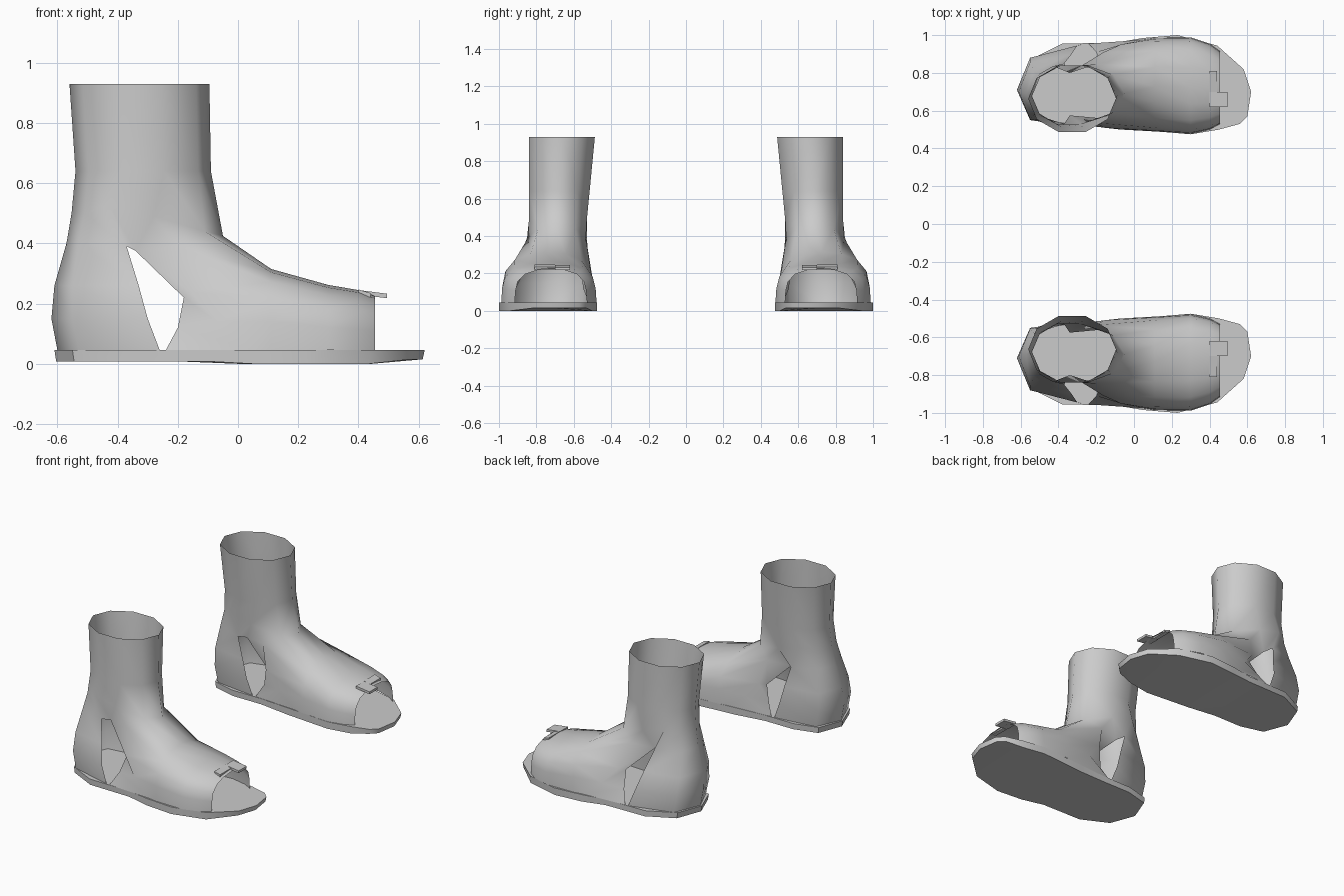
import bpy, bmesh
from math import sin, cos, radians

cube = bpy.data.objects.get("Cube")
if cube:
    bpy.data.objects.remove(cube)

# One plain grey for everything
grey = bpy.data.materials.new("plain_grey")
grey.use_nodes = True
grey.diffuse_color = (0.6, 0.6, 0.6, 1)
grey.node_tree.nodes["Principled BSDF"].inputs["Base Color"].default_value = (0.6, 0.6, 0.6, 1)

# Rear columns of the upper, sole to ankle: x, z, inner y, outer y
INSTEP_SEAM = [(.05, .045, .5, .975), (-.07, .14, .5, .95), (-.16, .24, .51, .91),
               (-.2, .39, .535, .845), (-.11, .44, .59, .79)]
HOLE_FRONT = [(-.24, .045, .52, .955), (-.2, .12, .55, .91), (-.18, .22, .56, .86),
              (-.34, .375, .575, .8), (-.28, .49, .53, .84)]
HOLE_BACK = [(-.26, .045, .52, .955), (-.3, .15, .515, .945), (-.33, .26, .52, .9),
             (-.37, .39, .53, .85), (-.43, .53, .53, .835)]
HEEL_SIDE = [(-.53, .045, .555, .88), (-.55, .15, .55, .88), (-.55, .26, .555, .855),
             (-.53, .4, .58, .81), (-.51, .5, .59, .79)]
HEEL_BACK = [(-.6, .045, .71), (-.62, .15, .71), (-.61, .26, .7),
             (-.57, .4, .69), (-.553, .5, .685)]

# Forefoot stations: x, height, inner y, outer y; and the arch shape across them
STATIONS = [(.11, .315, .49, .985), (.3, .262, .478, .988),
            (.4, .245, .5, .955), (.455, .225, .53, .915)]
ARCH = [(1, 0), (.98, .35), (.92, .62), (.72, .84), (.38, .96)]

# Shaft rings: z, back x, front x, inner y, outer y
SHAFT = [(.64, -.54, -.09, .515, .84), (.93, -.56, -.095, .487, .84)]

# Sole outline, heel round to toe and back
SOLE = [(-.61, .71), (-.55, .87), (-.38, .955), (-.1, .96), (.05, .985), (.23, 1), (.44, .945),
        (.58, .82), (.62, .7), (.6, .57), (.56, .53), (.45, .5), (.3, .475), (0, .5),
        (-.2, .515), (-.4, .515), (-.55, .555)]


def finish(bm, name, angle):
    """Turn a bmesh into a shaded, coloured object."""
    bmesh.ops.recalc_face_normals(bm, faces=bm.faces)
    mesh = bpy.data.meshes.new(name)
    bm.to_mesh(mesh)
    bm.free()
    mesh.materials.append(grey)
    obj = bpy.data.objects.new(name, mesh)
    bpy.context.collection.objects.link(obj)
    bpy.ops.object.select_all(action='DESELECT')
    obj.select_set(True)
    bpy.context.view_layer.objects.active = obj
    bpy.ops.object.shade_smooth_by_angle(angle=radians(angle))


def strip(bm, a, b, closed=False, skip=()):
    """Join two rows of vertices with quads."""
    n = len(a)
    for i in range(n if closed else n - 1):
        if i not in skip:
            j = (i + 1) % n
            bm.faces.new((a[i], a[j], b[j], b[i]))


def make_upper(side, name):
    bm = bmesh.new()

    def vert(x, y, z):
        return bm.verts.new((x, side * y, z))

    # Heel and ankle rows, each running outer seam, heel, inner seam
    columns = (INSTEP_SEAM, HOLE_FRONT, HOLE_BACK, HEEL_SIDE)
    rows = []
    for level, (bx, bz, by) in enumerate(HEEL_BACK):
        pts = [c[level] for c in columns]
        outer = [vert(x, yo, z) for x, z, yi, yo in pts]
        inner = [vert(x, yi, z) for x, z, yi, yo in reversed(pts)]
        rows.append(outer + [vert(bx, by, bz)] + inner)
    for level in range(len(rows) - 1):
        # Side openings are left between the two hole columns
        strip(bm, rows[level], rows[level + 1], skip=(1, 6) if level < 3 else ())

    # Forefoot arches, from the instep seam to the open toe
    top = vert(-.05, .69, .425)
    arch = [r[0] for r in rows] + [top] + [r[-1] for r in reversed(rows)]
    for x, h, yi, yo in STATIONS:
        mid, half, rise = (yi + yo) / 2, (yo - yi) / 2, h - .045
        outer = [vert(x, mid + half * u, .045 + rise * v) for u, v in ARCH]
        inner = [vert(x, mid - half * u, .045 + rise * v) for u, v in reversed(ARCH)]
        new = outer + [vert(x, mid - .01, h)] + inner
        strip(bm, arch, new)
        arch = new

    # Open shaft
    ring = rows[-1] + [top]
    n = len(ring)
    for z, xb, xf, yi, yo in SHAFT:
        new = []
        for i in range(n):
            t = radians(360 / n * (i + 1))
            new.append(vert((xb + xf) / 2 + (xf - xb) / 2 * cos(t),
                            (yi + yo) / 2 + (yo - yi) / 2 * 1.05 * sin(t), z))
        strip(bm, ring, new, closed=True)
        ring = new
    finish(bm, name, 75)


def make_sole(side, name):
    bm = bmesh.new()
    upper = [bm.verts.new((x, side * y, .045)) for x, y in SOLE]
    # Underside lifts a little under the toe and arch
    lower = []
    for x, y in SOLE:
        z = .015 if x > .5 else .008 if x < -.05 else 0
        lower.append(bm.verts.new((x * .99, side * (.74 + (y - .74) * .995), z)))
    strip(bm, upper, lower, closed=True)
    bm.faces.new(upper)
    bm.faces.new(lower)
    bmesh.ops.triangulate(bm, faces=[f for f in bm.faces if len(f.verts) > 4])
    finish(bm, name, 40)


def make_toe_tab(side, name):
    # Stepped flap over the toe opening
    bm = bmesh.new()
    for x0, x1, y0, y1, z in ((.4, .495, .62, .7, .23), (.4, .44, .7, .81, .232)):
        low = [bm.verts.new((x, side * y, z - .012 * (x > x0)))
               for x, y in ((x0, y0), (x1, y0), (x1, y1), (x0, y1))]
        high = [bm.verts.new((v.co.x, v.co.y, v.co.z + .015)) for v in low]
        bm.faces.new(low)
        bm.faces.new(high)
        strip(bm, low, high, closed=True)
    finish(bm, name, 30)


# Mirrored pair
for side, label in ((-1, "near"), (1, "far")):
    make_upper(side, label + "_boot_upper")
    make_sole(side, label + "_boot_sole")
    make_toe_tab(side, label + "_boot_toe_tab")
